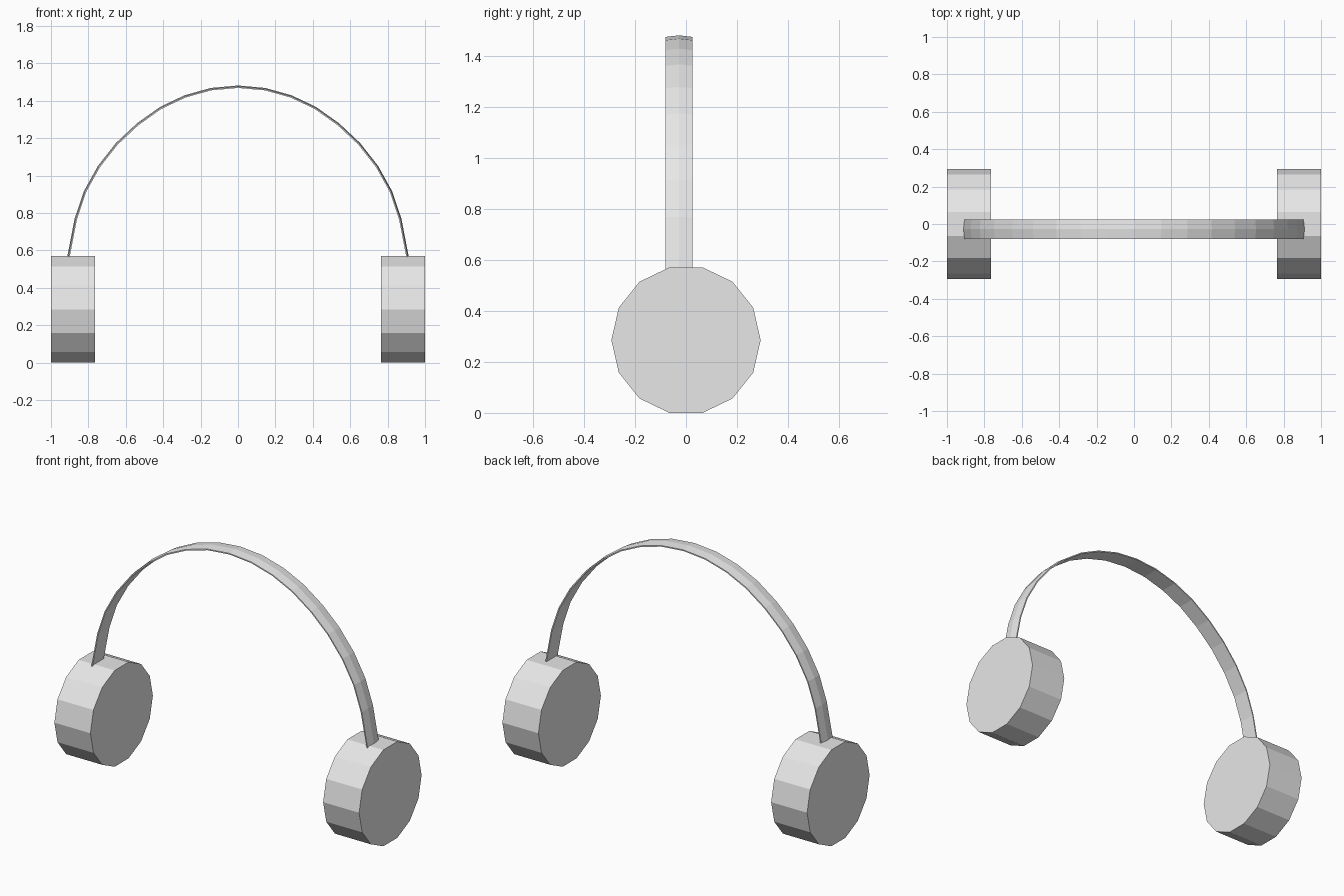
import bpy, bmesh, math
from mathutils import Vector, Matrix

cube = bpy.data.objects.get("Cube")
if cube:
    bpy.data.objects.remove(cube, do_unlink=True)

grey = bpy.data.materials.new("light_grey")
grey.use_nodes = True
grey.diffuse_color = (0.8, 0.8, 0.8, 1)
grey.node_tree.nodes["Principled BSDF"].inputs["Base Color"].default_value = (0.8, 0.8, 0.8, 1)


def add_object(name, bm):
    bmesh.ops.recalc_face_normals(bm, faces=bm.faces)
    mesh = bpy.data.meshes.new(name)
    bm.to_mesh(mesh)
    bm.free()
    mesh.materials.append(grey)
    obj = bpy.data.objects.new(name, mesh)
    bpy.context.collection.objects.link(obj)
    return obj


# Ear cups: fourteen-sided drums lying on their sides
SIDES, RADIUS, DEPTH = 14, 0.293, 0.236
cup_z = RADIUS * math.cos(math.pi / SIDES)
for name, side in (("left_ear_cup", 1), ("right_ear_cup", -1)):
    bm = bmesh.new()
    bmesh.ops.create_cone(bm, cap_ends=True, segments=SIDES,
                          radius1=RADIUS, radius2=RADIUS, depth=DEPTH)
    # Turn a corner to the front, then lay the axis along x
    corner = max(bm.verts, key=lambda v: v.co.y).co
    spin = math.pi / 2 - math.atan2(corner.y, corner.x)
    turn = Matrix.Rotation(math.pi / 2, 4, 'Y') @ Matrix.Rotation(spin, 4, 'Z')
    bmesh.ops.transform(bm, verts=bm.verts, matrix=turn)
    bmesh.ops.translate(bm, verts=bm.verts,
                        vec=(side * (1 - DEPTH / 2), 0, cup_z))
    add_object(name, bm)

# Headband: thin strip with a slightly crowned outer face, swept over an arch
half = [(0, 1.476), (0.145, 1.463), (0.284, 1.424), (0.413, 1.363),
        (0.537, 1.275), (0.648, 1.171), (0.744, 1.049), (0.819, 0.914),
        (0.868, 0.768), (0.909, 0.555)]
path = [Vector((-x, 0, z)) for x, z in reversed(half[1:])]
path += [Vector((x, 0, z)) for x, z in half]
section = [(-0.08, 0), (-0.028, 0.006), (0.025, 0), (0.025, -0.007), (-0.08, -0.007)]

bm = bmesh.new()
rings = []
for i, p in enumerate(path):
    along = path[min(i + 1, len(path) - 1)] - path[max(i - 1, 0)]
    out = Vector((-along.z, 0, along.x)).normalized()
    rings.append([bm.verts.new(p + out * h + Vector((0, y, 0))) for y, h in section])
n = len(section)
for a, b in zip(rings, rings[1:]):
    for k in range(n):
        bm.faces.new((a[k], a[(k + 1) % n], b[(k + 1) % n], b[k]))
bm.faces.new(rings[0])
bm.faces.new(rings[-1])
add_object("headband", bm)
